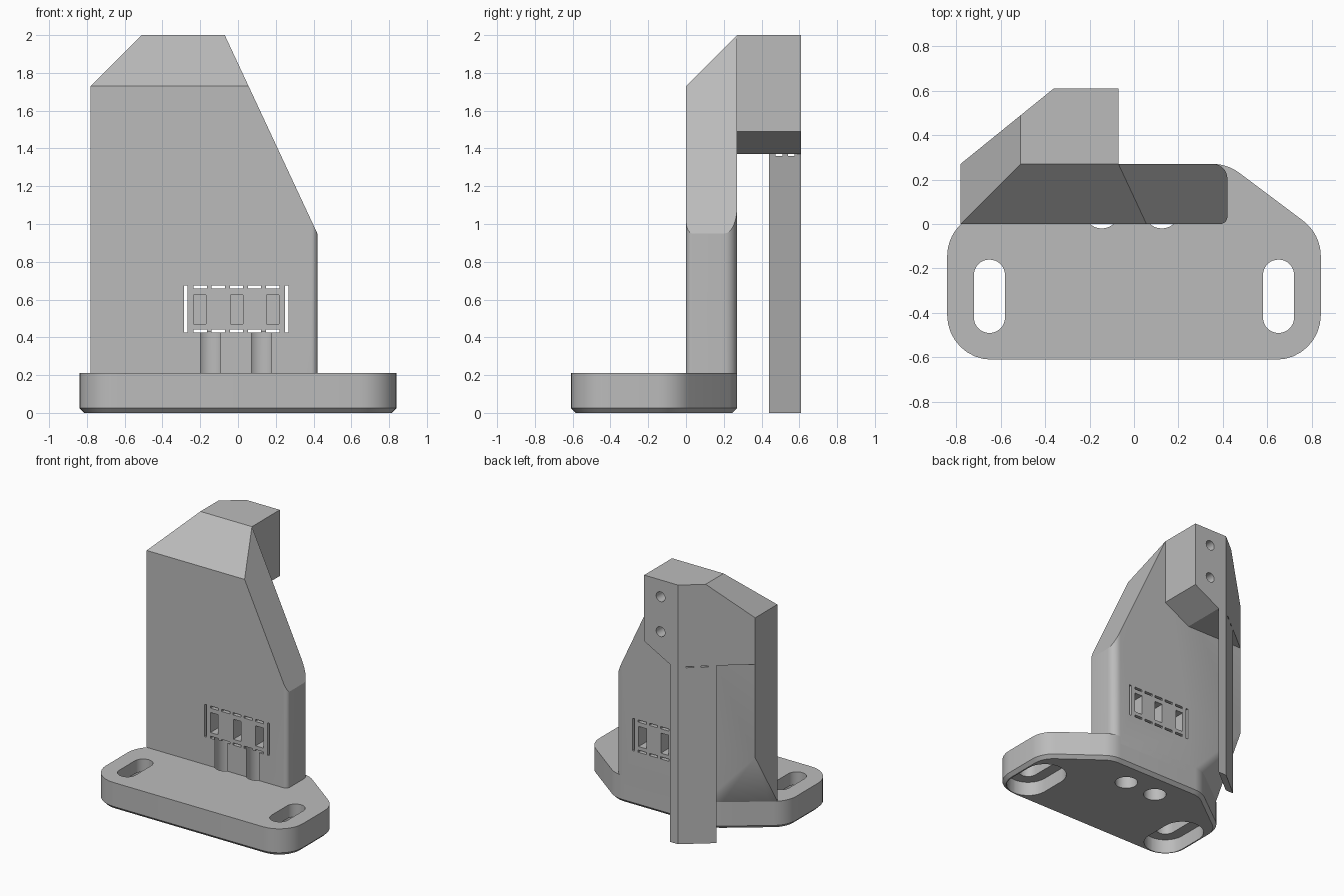
import bpy, bmesh, math
from mathutils import Vector

if "Cube" in bpy.data.objects:
    bpy.data.objects.remove(bpy.data.objects["Cube"])

grey = bpy.data.materials.new("plain grey")
grey.use_nodes = True
COLOUR = (0.5, 0.5, 0.5, 1)
grey.diffuse_color = COLOUR
grey.node_tree.nodes["Principled BSDF"].inputs["Base Color"].default_value = COLOUR


def rounded(corners, steps=8):
    """Outline from (x, y, radius) corners, listed anticlockwise."""
    out = []
    for i, (x, y, r) in enumerate(corners):
        p = Vector((x, y))
        if r == 0:
            out.append(p)
            continue
        a = (Vector(corners[i - 1][:2]) - p).normalized()
        b = (Vector(corners[(i + 1) % len(corners)][:2]) - p).normalized()
        half = a.angle(b) / 2
        centre = p + (a + b).normalized() * r / math.sin(half)
        start = p + a * r / math.tan(half) - centre
        first = math.atan2(start.y, start.x)
        sweep = math.pi - 2 * half
        for k in range(steps + 1):
            t = first + sweep * k / steps
            out.append(centre + Vector((math.cos(t), math.sin(t))) * r)
    return out


def prism(name, outline, z0, z1, bottom_chamfer=0):
    bm = bmesh.new()
    face = bm.faces.new([bm.verts.new((p[0], p[1], z0)) for p in outline])
    new = bmesh.ops.extrude_face_region(bm, geom=[face])["geom"]
    for v in new:
        if isinstance(v, bmesh.types.BMVert):
            v.co.z = z1
    bmesh.ops.recalc_face_normals(bm, faces=bm.faces)
    if bottom_chamfer:
        edges = [e for e in bm.edges if all(abs(v.co.z - z0) < 1e-5 for v in e.verts)]
        bmesh.ops.bevel(bm, geom=edges, offset=bottom_chamfer, segments=1, affect='EDGES')
    mesh = bpy.data.meshes.new(name)
    bm.to_mesh(mesh)
    bm.free()
    mesh.materials.append(grey)
    ob = bpy.data.objects.new(name, mesh)
    bpy.context.collection.objects.link(ob)
    return ob


def box(name, x0, x1, y0, y1, z0, z1):
    return prism(name, [(x0, y0), (x1, y0), (x1, y1), (x0, y1)], z0, z1)


def slice_off(ob, point, normal):
    """Remove everything on the normal side of a plane and cap the cut."""
    bm = bmesh.new()
    bm.from_mesh(ob.data)
    geom = bm.verts[:] + bm.edges[:] + bm.faces[:]
    cut = bmesh.ops.bisect_plane(bm, geom=geom, plane_co=point, plane_no=normal,
                                 clear_outer=True, dist=1e-5)["geom_cut"]
    edges = [e for e in cut if isinstance(e, bmesh.types.BMEdge) and e.is_boundary]
    if edges:
        bmesh.ops.holes_fill(bm, edges=edges, sides=0)
    bmesh.ops.recalc_face_normals(bm, faces=bm.faces)
    bm.to_mesh(ob.data)
    bm.free()


def carve(cutter, *targets):
    cutter.hide_render = True
    for ob in targets:
        mod = ob.modifiers.new("cut", 'BOOLEAN')
        mod.operation = 'DIFFERENCE'
        mod.solver = 'EXACT'
        mod.object = cutter
        bpy.context.view_layer.objects.active = ob
        bpy.ops.object.modifier_apply(modifier=mod.name)
    bpy.data.objects.remove(cutter)


# Foot plate with rounded corners and a chamfered underside
foot = rounded([(-0.84, -0.61, 0.2), (0.84, -0.61, 0.2), (0.84, -0.045, 0.2),
                (0.42, 0.27, 0.2), (-0.42, 0.27, 0.2), (-0.84, -0.045, 0.2)])
base = prism("base", foot, 0, 0.21, 0.025)

# Upright with rounded right-hand edges
upright = prism("upright", rounded([(-0.78, 0, 0), (0.42, 0, 0.033),
                                    (0.42, 0.27, 0.065), (-0.78, 0.27, 0)]), 0.15, 2)
slice_off(upright, (0.42, 0, 0.95), (1.05, 0, 0.49))
slice_off(upright, (0, 0, 1.73), (0, -1, 1))
slice_off(upright, (-0.78, 0, 1.73), (-1, 0, 1))

# Lower rear corner tapers down onto the foot outline
apex = Vector((-0.78, 0.27, 0.65))
for a, b in zip(foot, foot[1:]):
    if max(a.x, b.x) < -0.3 and min(a.y, b.y) > -0.02:
        pa, pb = a.to_3d(), b.to_3d()
        pa.z = pb.z = 0.21
        normal = (pa - apex).cross(pb - apex)
        if normal.y < 0:
            normal.negate()
        slice_off(upright, apex, normal)

# Overhanging block at the top rear
block = prism("rear_block", [(-0.78, 0.27), (-0.07, 0.27), (-0.07, 0.61),
                             (-0.36, 0.61)], 1.37, 2)
slice_off(block, (-0.78, 0, 1.73), (-1, 0, 1))
slice_off(block, (-0.07, 0, 1.49), (0.12, 0, -0.22))

# Thin post below the block, perforated where it meets it
post = prism("support_post", [(-0.57, 0.44), (-0.50, 0.44), (-0.29, 0.61),
                              (-0.36, 0.61)], 0, 1.37)
for y in (0.475, 0.54):
    carve(box("gap", -0.8, 0, y, y + 0.035, 1.36, 1.38), post)

# Long mounting slots, widened from below
for side in (-1, 1):
    for name, r, z0, z1 in (("slot", 0.07, -0.1, 0.3), ("recess", 0.155, -0.1, 0.11)):
        x, h, q = side * 0.65, 0.095 + r, r - 0.0002
        stadium = rounded([(x - r, -0.325 - h, q), (x + r, -0.325 - h, q),
                           (x + r, -0.325 + h, q), (x - r, -0.325 + h, q)])
        carve(prism(name, stadium, z0, z1), base)

# Two vertical bores that break through the front face
for x in (-0.145, 0.125):
    circle = [(x + 0.082 * math.cos(math.tau * k / 32),
               0.062 + 0.082 * math.sin(math.tau * k / 32)) for k in range(32)]
    carve(prism("bore", circle, -0.1, 0.43), base, upright)

# Perforated frame around three shallow windows
for x in (-0.285, 0.25):
    carve(box("side_slit", x, x + 0.018, -0.1, 0.4, 0.425, 0.675), upright)
for k in range(5):
    x = -0.235 + 0.096 * k
    for z in (0.425, 0.658):
        carve(box("dash", x, x + 0.07, -0.1, 0.4, z, z + 0.017), upright)
for x in (-0.235, -0.04, 0.15):
    for y0, y1 in ((-0.1, 0.11), (0.16, 0.4)):
        carve(box("window", x, x + 0.066, y0, y1, 0.47, 0.625), upright)

# Two blind screw holes in the back of the block
for z in (1.6, 1.87):
    bpy.ops.mesh.primitive_cylinder_add(vertices=24, radius=0.038, depth=0.4,
                                        location=(-0.21, 0.55, z),
                                        rotation=(math.pi / 2, 0, 0))
    carve(bpy.context.object, block)

# Smooth the rounded walls, keep edges crisp
bpy.ops.object.select_all(action='DESELECT')
for ob in (base, upright, block, post):
    ob.select_set(True)
    bpy.context.view_layer.objects.active = ob
bpy.ops.object.shade_smooth_by_angle(angle=math.radians(25))
